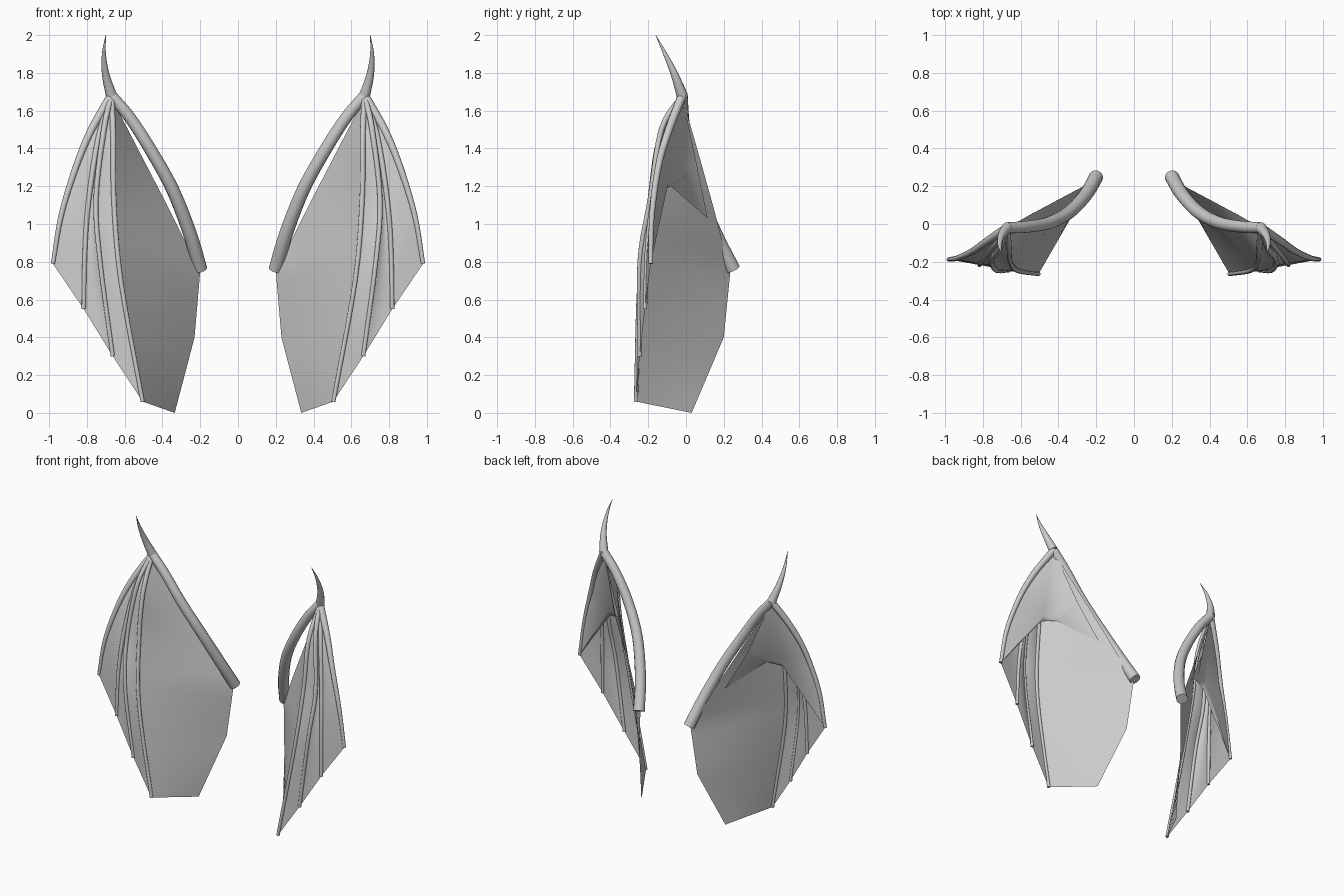
import bpy
import math
from mathutils import Vector

cube = bpy.data.objects.get("Cube")
if cube:
    bpy.data.objects.remove(cube, do_unlink=True)

grey = bpy.data.materials.new("plain_grey")
grey.use_nodes = True
COLOUR = (0.6, 0.6, 0.6, 1)
grey.diffuse_color = COLOUR
grey.node_tree.nodes["Principled BSDF"].inputs["Base Color"].default_value = COLOUR


def spline(points, steps=5):
    """Smooth path through the given points."""
    p = [Vector(q) for q in points]
    p = [2 * p[0] - p[1]] + p + [2 * p[-1] - p[-2]]
    out = []
    for i in range(1, len(p) - 2):
        a, b, c, d = p[i - 1:i + 3]
        for k in range(steps):
            t = k / steps
            out.append(0.5 * (2 * b + (c - a) * t + (2 * a - 5 * b + 4 * c - d) * t ** 2
                              + (3 * b - a - 3 * c + d) * t ** 3))
    return out + [p[-2]]


def straight(points, steps=5):
    """Straight segments through the given points."""
    out = []
    for p, q in zip(points, points[1:]):
        out += [Vector(p).lerp(Vector(q), k / steps) for k in range(steps)]
    return out + [Vector(points[-1])]


def flip(points, side):
    return [Vector((v[0] * side, v[1], v[2])) for v in points]


def add_object(name, mesh):
    obj = bpy.data.objects.new(name, mesh)
    bpy.context.collection.objects.link(obj)
    mesh.materials.clear()
    mesh.materials.append(grey)
    for f in mesh.polygons:
        f.use_smooth = True
    mesh.set_sharp_from_angle(angle=math.radians(50))


def tube(name, path, r0, r1, side):
    """Tapered round tube along a path."""
    curve = bpy.data.curves.new(name, "CURVE")
    curve.dimensions = "3D"
    curve.bevel_depth = 1
    curve.bevel_resolution = 4
    curve.use_fill_caps = True
    s = curve.splines.new("POLY")
    s.points.add(len(path) - 1)
    for i, v in enumerate(flip(path, side)):
        s.points[i].co = (*v, 1)
        s.points[i].radius = r0 + (r1 - r0) * i / (len(path) - 1)
    helper = bpy.data.objects.new(name + "_path", curve)
    bpy.context.collection.objects.link(helper)
    bpy.context.view_layer.update()
    mesh = bpy.data.meshes.new_from_object(
        helper.evaluated_get(bpy.context.evaluated_depsgraph_get()))
    bpy.data.objects.remove(helper, do_unlink=True)
    add_object(name, mesh)


def membrane(name, a, b, sag, side, cols=6):
    """Skin stretched between two paths, bowed backwards by sag at mid height."""
    verts, faces = [], []
    for i, (p, q) in enumerate(zip(a, b)):
        for j in range(cols + 1):
            t = j / cols
            v = p.lerp(q, t)
            v.y += sag * math.sin(math.pi * t) * math.sin(math.pi * i / (len(a) - 1))
            verts.append(v)
    w = cols + 1
    for i in range(len(a) - 1):
        for j in range(cols):
            k = i * w + j
            faces.append((k, k + 1, k + w + 1, k + w))
    mesh = bpy.data.meshes.new(name)
    mesh.from_pydata(flip(verts, side), [], faces)
    add_object(name, mesh)


# Wing bones, from the outermost finger to the innermost
APEX = (0.67, -0.02, 1.68)
ARM = [(0.20, 0.25, 0.76), (0.255, 0.155, 0.95), (0.345, 0.06, 1.18),
       (0.455, 0.005, 1.38), (0.57, -0.015, 1.56), APEX]
CLAW = [APEX, (0.70, -0.06, 1.79), (0.71, -0.11, 1.9), (0.70, -0.16, 2.0)]
FINGERS = [
    [APEX, (0.775, -0.09, 1.5), (0.855, -0.145, 1.31), (0.935, -0.18, 1.05), (0.98, -0.187, 0.79)],
    [APEX, (0.74, -0.115, 1.45), (0.79, -0.175, 1.13), (0.81, -0.205, 0.87), (0.817, -0.217, 0.55)],
    [APEX, (0.71, -0.13, 1.5), (0.752, -0.19, 1.13), (0.73, -0.245, 0.8), (0.663, -0.245, 0.30)],
    [APEX, (0.66, -0.14, 1.45), (0.657, -0.19, 1.13), (0.62, -0.245, 0.7), (0.505, -0.265, 0.06)],
]
# Inner skin: lead edge on the finger and free edge towards the body
LEAD = [APEX, (0.66, -0.14, 1.45), (0.657, -0.19, 1.13), (0.638, -0.227, 0.86),
        (0.59, -0.255, 0.52), (0.505, -0.265, 0.06)]
FREE = [(0.655, -0.01, 1.64), (0.51, 0.07, 1.36), (0.37, 0.145, 1.09),
        (0.20, 0.235, 0.75), (0.23, 0.20, 0.40), (0.335, 0.03, 0.0)]
# Back hood: outer finger, then the notched lower edge, then the arm side
HOOD = FINGERS[0][:3] + [(0.885, -0.155, 1.2), (0.93, -0.172, 1.05), FINGERS[0][4],
                         (0.69, -0.12, 1.18), (0.59, -0.08, 1.2),
                         (0.69, -0.095, 1.21), (0.595, -0.05, 1.225),
                         (0.53, 0.06, 1.30), (0.39, 0.115, 1.03)]
HOOD_FACES = [(0, 1, 2), (0, 2, 8), (0, 8, 9), (0, 9, 10), (2, 3, 8), (3, 4, 8), (4, 5, 8),
              (5, 6, 8), (8, 6, 7, 9), (10, 9, 7, 11)]

for side, label in ((1, "left"), (-1, "right")):
    tube(label + "_arm", spline(ARM), 0.038, 0.03, side)
    tube(label + "_claw", spline(CLAW), 0.03, 0.001, side)
    paths = [spline(f) for f in FINGERS]
    for i, path in enumerate(paths):
        tube(f"{label}_finger_{i + 1}", path, 0.024 if i == 0 else 0.016, 0.011, side)
    for i, sag in enumerate((-0.005, 0.015, 0.005)):
        membrane(f"{label}_web_{i + 1}", paths[i], paths[i + 1], sag, side)
    membrane(label + "_inner_web", spline(LEAD), straight(FREE), 0.0, side)
    hood = bpy.data.meshes.new(label + "_hood")
    hood.from_pydata(flip(HOOD, side), [], HOOD_FACES)
    add_object(label + "_hood", hood)
